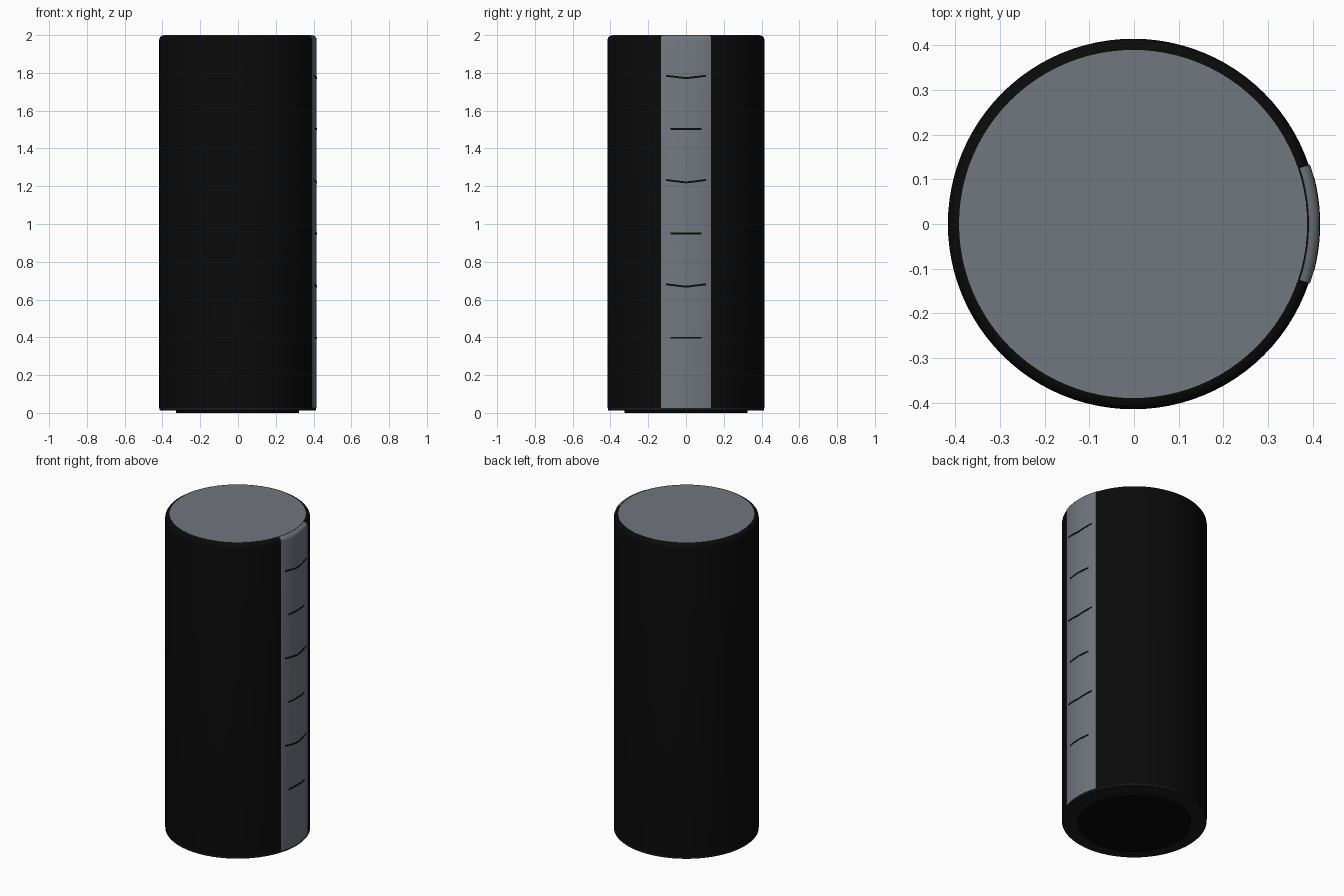
import bpy
import bmesh
import math

cube = bpy.data.objects.get("Cube")
if cube:
    bpy.data.objects.remove(cube)

CENTRE_X = -0.002   # body axis, the strip stands slightly proud on +x
RADIUS = 0.415
SEGMENTS = 96


def material(name, rgb):
    mat = bpy.data.materials.new(name)
    mat.use_nodes = True
    colour = (*rgb, 1)
    mat.diffuse_color = colour
    mat.node_tree.nodes["Principled BSDF"].inputs["Base Color"].default_value = colour
    return mat


black = material("black", (0.003, 0.003, 0.003))
pad_black = material("pad_black", (0.002, 0.002, 0.002))
charcoal = material("charcoal", (0.012, 0.012, 0.013))
grey = material("cool_grey", (0.165, 0.182, 0.21))


def finish(name, bm, mat):
    bmesh.ops.remove_doubles(bm, verts=bm.verts, dist=0.00001)
    bmesh.ops.recalc_face_normals(bm, faces=bm.faces)
    mesh = bpy.data.meshes.new(name)
    bm.to_mesh(mesh)
    bm.free()
    mesh.materials.append(mat)
    obj = bpy.data.objects.new(name, mesh)
    bpy.context.collection.objects.link(obj)
    obj.location.x = CENTRE_X
    bpy.ops.object.select_all(action="DESELECT")
    obj.select_set(True)
    bpy.context.view_layer.objects.active = obj
    bpy.ops.object.shade_smooth_by_angle(angle=math.radians(35))
    return obj


def lathe(name, profile, mat):
    """Spin a (radius, height) profile all the way round."""
    bm = bmesh.new()
    verts = [bm.verts.new((r, 0, z)) for r, z in profile]
    edges = [bm.edges.new(pair) for pair in zip(verts, verts[1:])]
    bmesh.ops.spin(bm, geom=verts + edges, axis=(0, 0, 1), cent=(0, 0, 0),
                   angle=math.tau, steps=SEGMENTS, use_duplicate=False)
    return finish(name, bm, mat)


def curved_plate(name, half_width, section, mat, steps=16):
    """Sweep a closed (radius, height) section across the +x side.
    section(t) takes t from -1 to 1 across the width."""
    bm = bmesh.new()
    half_angle = math.asin(half_width / RADIUS)
    rings = []
    for i in range(steps + 1):
        t = 2 * i / steps - 1
        a = t * half_angle
        rings.append([bm.verts.new((r * math.cos(a), r * math.sin(a), z))
                      for r, z in section(t)])
    for first, second in zip(rings, rings[1:]):
        for k in range(len(first)):
            j = (k + 1) % len(first)
            bm.faces.new((first[k], first[j], second[j], second[k]))
    bm.faces.new(rings[0])
    bm.faces.new(rings[-1])
    return finish(name, bm, mat)


def rounded_edge(radius, top, size, steps=4):
    """Quarter round from the side wall to the top."""
    angles = [math.pi / 2 * i / steps for i in range(steps + 1)]
    return [(radius - size + size * math.cos(a), top - size + size * math.sin(a))
            for a in angles]


# Main body with a rounded top edge
lathe("body", [(0, 0.025), (RADIUS, 0.025)] + rounded_edge(RADIUS, 1.999, 0.024)
      + [(0, 1.999)], black)

# Grey lid set in the top
lathe("lid", [(0, 1.995), (0.39, 1.995), (0.39, 2.0), (0, 2.0)], grey)

# Base ring and foot pad
lathe("base_ring", [(0, 0.025), (RADIUS - 0.001, 0.025), (RADIUS - 0.001, 0.016),
                    (RADIUS - 0.005, 0.012), (0, 0.012)], charcoal)
lathe("foot_pad", [(0, 0.012), (0.325, 0.012), (0.325, 0), (0, 0)], pad_black)

# Raised grey strip that follows the rounded top edge
outer = RADIUS + 0.003
strip_section = ([(RADIUS - 0.03, 0.026), (outer, 0.026)]
                 + rounded_edge(outer, 1.9995, 0.024) + [(RADIUS - 0.03, 1.98)])
curved_plate("side_strip", 0.132, lambda t: strip_section, grey)


# Thin marks across the strip, alternately bent and straight
def mark(name, height, half_width, bend):
    def section(t):
        low = height + bend * abs(t) - 0.005
        high = low + 0.01
        return [(RADIUS, low), (outer + 0.001, low),
                (outer + 0.001, high), (RADIUS, high)]
    curved_plate(name, half_width, section, black)


for i in range(3):
    drop = 0.552 * i
    mark(f"bent_mark_{i + 1}", 1.772 - drop, 0.106, 0.013)
    mark(f"straight_mark_{i + 1}", 1.502 - drop, 0.08, 0)
